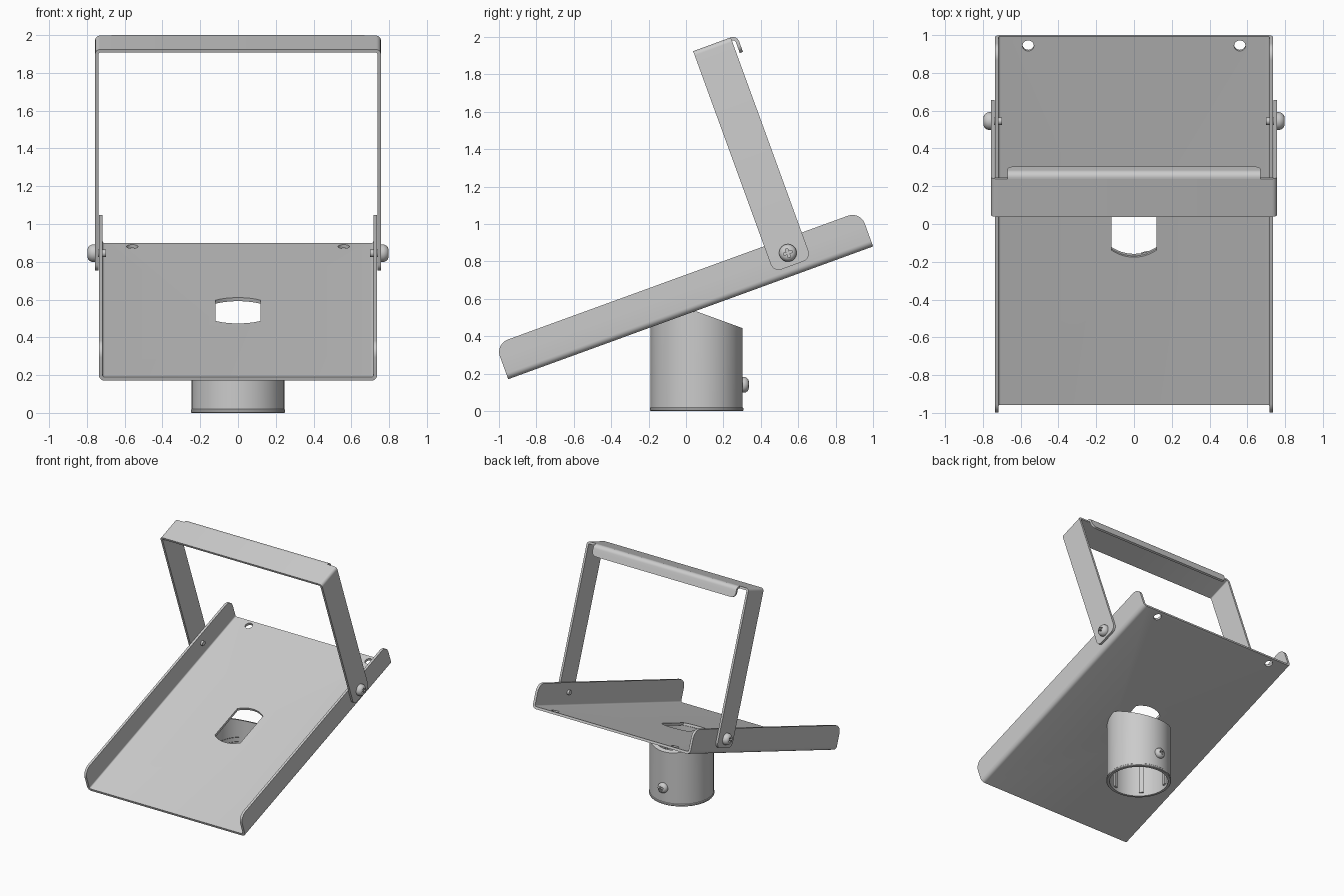
import bpy, bmesh
from math import sin, cos, pi, radians, sqrt, asin
from mathutils import Matrix, Vector

if "Cube" in bpy.data.objects:
    bpy.data.objects.remove(bpy.data.objects["Cube"])

TILT = Matrix.Rotation(radians(20), 4, 'X')   # tray and handle share this tilted frame


def finish(bm, name, matrix=Matrix()):
    bmesh.ops.recalc_face_normals(bm, faces=bm.faces)
    me = bpy.data.meshes.new(name)
    bm.to_mesh(me)
    bm.free()
    ob = bpy.data.objects.new(name, me)
    ob.matrix_world = matrix
    bpy.context.collection.objects.link(ob)
    return ob


def cut(ob, cutter):
    cutter.hide_render = True
    mod = ob.modifiers.new("cut", 'BOOLEAN')
    mod.operation, mod.solver, mod.object = 'DIFFERENCE', 'EXACT', cutter
    bpy.context.view_layer.objects.active = ob
    bpy.ops.object.modifier_apply(modifier=mod.name)
    bpy.data.objects.remove(cutter)


def prism(outline, z0, z1, matrix):
    bm = bmesh.new()
    f = bm.faces.new([bm.verts.new((x, y, z0)) for x, y in outline])
    ext = bmesh.ops.extrude_face_region(bm, geom=[f])['geom']
    bmesh.ops.translate(bm, vec=(0, 0, z1 - z0),
                        verts=[v for v in ext if isinstance(v, bmesh.types.BMVert)])
    return finish(bm, "cutter", matrix)


def sheet(name, sections, place):
    """Bent sheet metal: sections of (outer, inner, start, end)."""
    bm = bmesh.new()
    rows = [[bm.verts.new(place(p, e)) for p, e in ((o, a), (o, b), (i, b), (i, a))]
            for o, i, a, b in sections]
    for r, s in zip(rows, rows[1:]):
        for k in range(4):
            bm.faces.new((r[k], r[(k + 1) % 4], s[(k + 1) % 4], s[k]))
    bm.faces.new(rows[0])
    bm.faces.new(rows[-1])
    return finish(bm, name, TILT)


def corner(cr, n=8):
    """(distance from free edge, inset) pairs of a rounded corner."""
    return [(cr - cr * cos(k * pi / 2 / n), cr - cr * sin(k * pi / 2 / n)) for k in range(n + 1)]


def channel(name, w, base, height, sign, R, t, u0, u1, cr):
    """U-shaped channel with rounded leg ends."""
    half = [((w, height - d), (w - t, height - d), u0 + s, u1 - s) for d, s in corner(cr)]
    for k in range(7):
        a = k * pi / 12
        half.append(((w - R + R * cos(a), R - R * sin(a)),
                     (w - R + (R - t) * cos(a), R - (R - t) * sin(a)), u0, u1))
    other = [((-o[0], o[1]), (-i[0], i[1]), a, b) for o, i, a, b in reversed(half)]
    return sheet(name, half + other, lambda p, e: (p[0], e, base + sign * p[1]))


def revolve(bm, profile, n, centre_y=0, top=None):
    """Turn a closed (r, z) profile; z of None follows the top function."""
    rings = []
    for k in range(n):
        a = 2 * pi * k / n
        ring = []
        for r, z in profile:
            y = centre_y + r * sin(a)
            ring.append(bm.verts.new((r * cos(a), y, top(y) if z is None else z)))
        rings.append(ring)
    m = len(profile)
    for k in range(n):
        r, s = rings[k], rings[(k + 1) % n]
        for j in range(m):
            bm.faces.new((r[j], s[j], s[(j + 1) % m], r[(j + 1) % m]))


# Tray with slot and two mounting holes
tray = channel("tray", 0.737, 0.485, 0.2, 1, 0.032, 0.02, -0.835, 1.241, 0.07)
a0 = asin(0.12 / 0.2)
arc = [(0.2 * sin(-a0 + 2 * a0 * k / 12), 0.2 * cos(-a0 + 2 * a0 * k / 12)) for k in range(13)]
slot = [(x, 0.197 + u) for x, u in arc] + [(-x, 0.197 - u) for x, u in arc]
cut(tray, prism(slot, 0.4, 0.6, TILT))
for sx in (-1, 1):
    hole = [(sx * 0.56 + 0.03 * cos(k * pi / 12), 1.188 + 0.03 * sin(k * pi / 12)) for k in range(24)]
    cut(tray, prism(hole, 0.4, 0.6, TILT))

# Swinging handle and its folded lip
channel("handle", 0.756, 1.795, 1.258, -1, 0.025, 0.018, 0.694, 0.908, 0.045)
lip = [((0.943, 1.70 + d), (0.925, 1.70 + d), -0.67 + s, 0.67 - s) for d, s in corner(0.04)]
for k in range(9):
    a = k * pi / 16
    lip.append(((0.908 + 0.035 * cos(a), 1.76 + 0.035 * sin(a)),
                (0.908 + 0.017 * cos(a), 1.76 + 0.017 * sin(a)), -0.67, 0.67))
sheet("handle_lip", lip, lambda p, e: (e, p[0], p[1]))

# Socket tube, its top following the tray in front and sloping away behind
CY = 0.057
bm = bmesh.new()
profile = [(0.225, 0.0), (0.246, 0.0), (0.25, 0.005), (0.25, 0.016), (0.246, 0.02), (0.246, None),
           (0.215, None), (0.215, 0.33), (0.22, 0.325), (0.22, 0.29), (0.225, 0.285)]
revolve(bm, profile, 72, CY,
        lambda y: min(0.517 + 0.364 * y, 0.535 - 0.364 * (y - 0.05)))
finish(bm, "socket_tube")

# Ribs inside the socket
bm = bmesh.new()
for k in range(6):
    m = (Matrix.Translation((0, CY, 0.16)) @ Matrix.Rotation(radians(45 + 60 * k), 4, 'Z')
         @ Matrix.Translation((0.22, 0, 0)) @ Matrix.Diagonal((0.018, 0.035, 0.27, 1)))
    bmesh.ops.create_cube(bm, size=1, matrix=m)
finish(bm, "socket_ribs")


# Pan-head screws with cross recess
def screw(name, R, h, stub, matrix):
    e = 0.0005
    bm = bmesh.new()
    revolve(bm, [(e, -stub), (0.02, -stub), (0.02, 0), (R, 0), (R, 0.35 * h), (0.94 * R, 0.55 * h),
                 (0.82 * R, 0.78 * h), (0.65 * R, 0.93 * h), (0.45 * R, h), (e, h)], 32)
    bmesh.ops.remove_doubles(bm, verts=bm.verts, dist=0.0004)
    bmesh.ops.holes_fill(bm, edges=bm.edges)
    # close the thin axis so the head is solid
    inner = [f for f in bm.faces if all(Vector(v.co.xy).length < 0.002 for v in f.verts)]
    bmesh.ops.delete(bm, geom=inner, context='FACES')
    bmesh.ops.holes_fill(bm, edges=bm.edges)
    ob = finish(bm, name, matrix)
    for a, b in ((0.5 * R, 0.13 * R), (0.13 * R, 0.5 * R)):
        cut(ob, prism([(-a, -b), (a, -b), (a, b), (-a, b)], 0.55 * h, 1.5 * h,
                      matrix @ Matrix.Rotation(radians(20), 4, 'Z')))
    return ob


pivot = TILT @ Vector((0, 0.801, 0.608))
for sx, side in ((1, "right"), (-1, "left")):
    screw("pivot_screw_" + side, 0.047, 0.042, 0.055,
          Matrix.Translation((sx * 0.755, pivot.y, pivot.z)) @ Matrix.Rotation(sx * pi / 2, 4, 'Y'))
screw("clamp_screw", 0.042, 0.034, 0.05,
      Matrix.Translation((0, 0.302, 0.14)) @ Matrix.Rotation(-pi / 2, 4, 'X'))

# Smooth bends, keep sheet edges sharp
bpy.ops.object.select_all(action='DESELECT')
for ob in bpy.context.scene.objects:
    ob.select_set(True)
    bpy.context.view_layer.objects.active = ob
bpy.ops.object.shade_smooth_by_angle(angle=radians(30))
